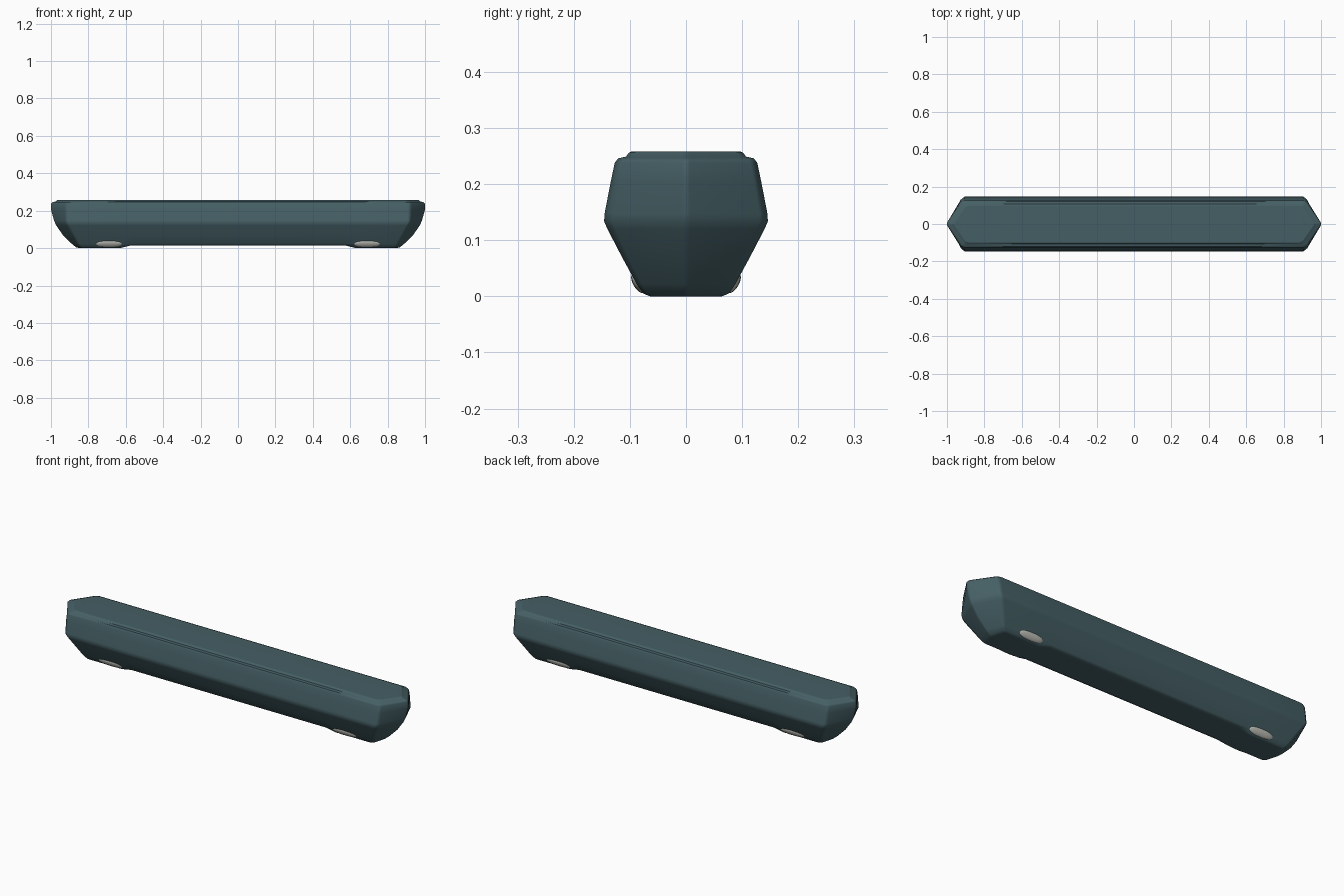
import bpy, bmesh, math
from mathutils import Vector

if "Cube" in bpy.data.objects:
    bpy.data.objects.remove(bpy.data.objects["Cube"])


def material(name, rgb):
    m = bpy.data.materials.new(name)
    m.diffuse_color = (*rgb, 1)
    m.use_nodes = True
    m.node_tree.nodes["Principled BSDF"].inputs["Base Color"].default_value = m.diffuse_color
    return m


teal = material("dark_teal", (0.06, 0.115, 0.13))
grey = material("pale_grey", (0.52, 0.53, 0.48))

# Hull rings: height, half width, corner x, tip x
RINGS = [
    (0.000, 0.064, 0.830, 0.845),
    (0.005, 0.076, 0.845, 0.863),
    (0.022, 0.088, 0.857, 0.885),
    (0.070, 0.114, 0.882, 0.935),
    (0.120, 0.140, 0.910, 0.970),
    (0.134, 0.146, 0.917, 0.977),
    (0.148, 0.145, 0.919, 0.983),
    (0.205, 0.134, 0.920, 1.000),
    (0.238, 0.127, 0.920, 1.000),
    (0.246, 0.121, 0.914, 0.992),
    (0.249, 0.107, 0.905, 0.974),
    (0.256, 0.102, 0.900, 0.966),
    (0.258, 0.097, 0.895, 0.958),
]


def half_outline(z, w, cx, tip):
    """One long side from the left tip to the right tip, softened at corners."""
    corner, point = Vector((cx, w)), Vector((tip + 0.004, 0))
    right = [Vector((0.57, w)), Vector((0.63, w)), Vector((cx - 0.012, w)),
             corner.lerp(point, 0.1), corner.lerp(point, 0.95)]
    pts = [Vector((-p.x, p.y)) for p in reversed(right)] + right
    # the belly between the two feet is slightly raised
    return [(p.x, p.y, 0.015 + 0.22 * z if abs(p.x) < 0.6 and z < 0.02 else z)
            for p in pts]


# Hull: stacked rings, closed by strips on the top and bottom
bm = bmesh.new()
loops = []
for ring in RINGS:
    side = half_outline(*ring)
    front = [bm.verts.new((x, -y, z)) for x, y, z in side]
    back = [bm.verts.new(p) for p in side]
    loops.append((front, back))
n = len(loops[0][0])
for (f0, b0), (f1, b1) in zip(loops, loops[1:]):
    a, b = f0 + b0[::-1], f1 + b1[::-1]
    for i in range(2 * n):
        j = (i + 1) % (2 * n)
        bm.faces.new((a[i], a[j], b[j], b[i]))
for front, back in (loops[0], loops[-1]):
    for i in range(n - 1):
        bm.faces.new((front[i], front[i + 1], back[i + 1], back[i]))
bmesh.ops.recalc_face_normals(bm, faces=bm.faces)
mesh = bpy.data.meshes.new("hull")
bm.to_mesh(mesh)
bm.free()
hull = bpy.data.objects.new("hull", mesh)
bpy.context.collection.objects.link(hull)
mesh.materials.append(teal)
bpy.context.view_layer.objects.active = hull
hull.select_set(True)
bpy.ops.object.shade_smooth_by_angle(angle=math.radians(40))
wn = hull.modifiers.new("even_shading", "WEIGHTED_NORMAL")
wn.keep_sharp = True

# Foot pads: flattened rounded pads on the lower slopes
for sx, xname in ((-1, "left"), (1, "right")):
    for sy, yname in ((-1, "front"), (1, "back")):
        bpy.ops.mesh.primitive_uv_sphere_add(
            segments=32, ring_count=16, radius=1,
            location=(sx * 0.69, sy * 0.086, 0.023),
            rotation=(sy * math.radians(-30), 0, 0))
        pad = bpy.context.object
        pad.name = f"foot_pad_{yname}_{xname}"
        # square off the ellipsoid into a stadium-like outline
        for v in pad.data.vertices:
            v.co.x = math.copysign(abs(v.co.x) ** 0.75, v.co.x)
        pad.scale = (0.07, 0.008, 0.019)
        pad.data.materials.append(grey)
        bpy.ops.object.shade_smooth()
